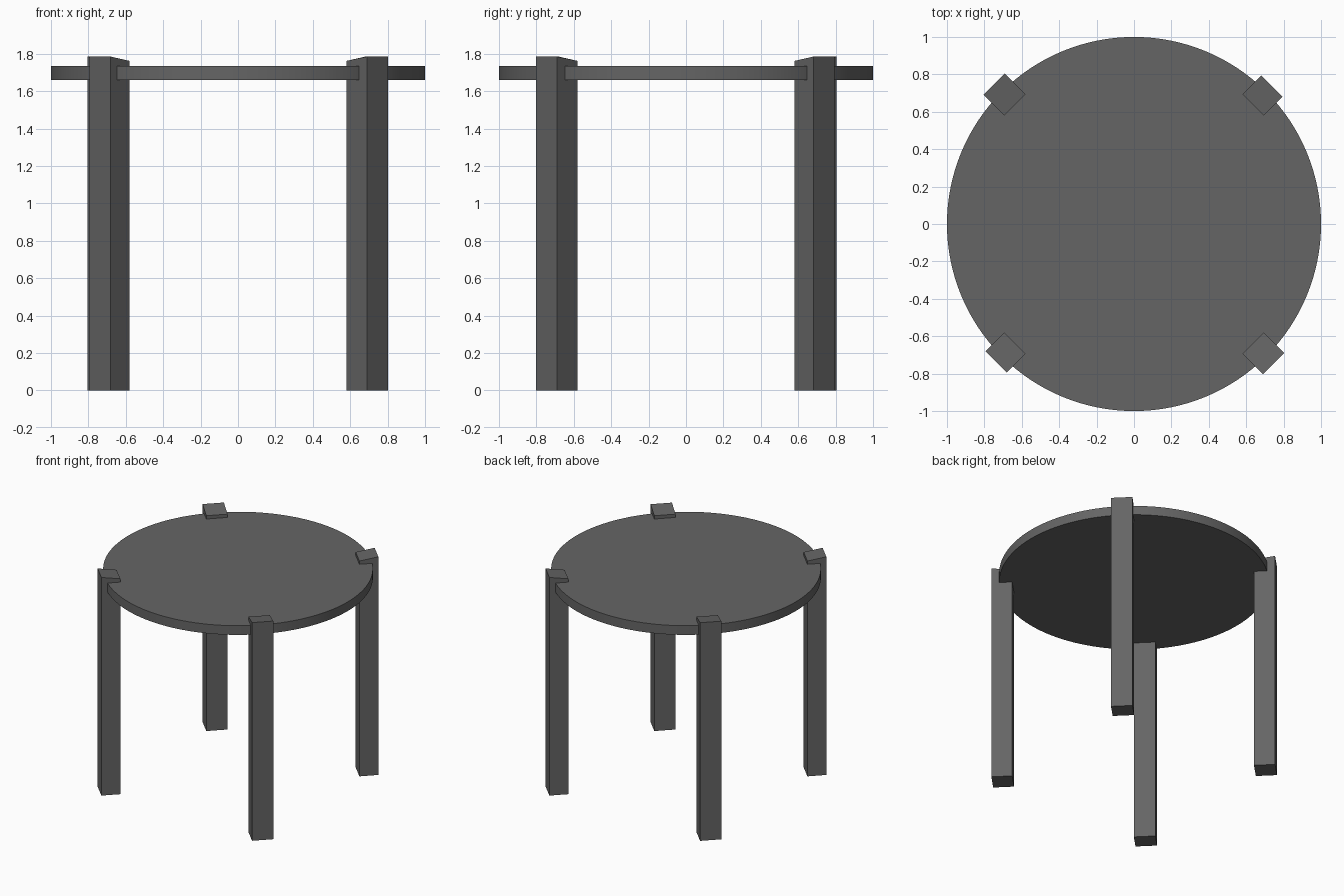
import bpy
import bmesh
from math import radians
from mathutils import Matrix

old = bpy.data.objects.get("Cube")
if old:
    bpy.data.objects.remove(old, do_unlink=True)

grey = bpy.data.materials.new("charcoal grey")
grey.use_nodes = True
COLOUR = (0.13, 0.13, 0.13, 1)
grey.diffuse_color = COLOUR
grey.node_tree.nodes["Principled BSDF"].inputs["Base Color"].default_value = COLOUR


def finish(bm, name):
    mesh = bpy.data.meshes.new(name)
    bmesh.ops.recalc_face_normals(bm, faces=bm.faces)
    bm.to_mesh(mesh)
    bm.free()
    mesh.materials.append(grey)
    obj = bpy.data.objects.new(name, mesh)
    bpy.context.collection.objects.link(obj)
    return obj


# Round table top
TOP_LOW, TOP_HIGH = 1.66, 1.735
bm = bmesh.new()
bmesh.ops.create_cone(bm, cap_ends=True, segments=128, radius1=1, radius2=1,
                      depth=TOP_HIGH - TOP_LOW,
                      matrix=Matrix.Translation((0, 0, (TOP_LOW + TOP_HIGH) / 2)))
top = finish(bm, "table_top")
bpy.context.view_layer.objects.active = top
top.select_set(True)
bpy.ops.object.shade_smooth_by_angle(angle=radians(30))


# Legs: radial side profile with a sloped head, extruded across the width
def leg(name, angle, outer):
    inner, width = 0.9, 0.16
    profile = [(inner, 0), (outer, 0), (outer, 1.785), (inner, 1.762)]
    bm = bmesh.new()
    face = bm.faces.new([bm.verts.new((r, -width / 2, z)) for r, z in profile])
    side = bmesh.ops.extrude_face_region(bm, geom=[face])
    verts = [v for v in side["geom"] if isinstance(v, bmesh.types.BMVert)]
    bmesh.ops.translate(bm, verts=verts, vec=(0, width, 0))
    bm.transform(Matrix.Rotation(radians(angle), 4, "Z"))
    finish(bm, name)


for name, angle, outer in (("back_left_leg", 45, 1.043), ("back_right_leg", 135, 1.057),
                           ("front_right_leg", 225, 1.043), ("front_left_leg", 315, 1.055)):
    leg(name, angle, outer)
